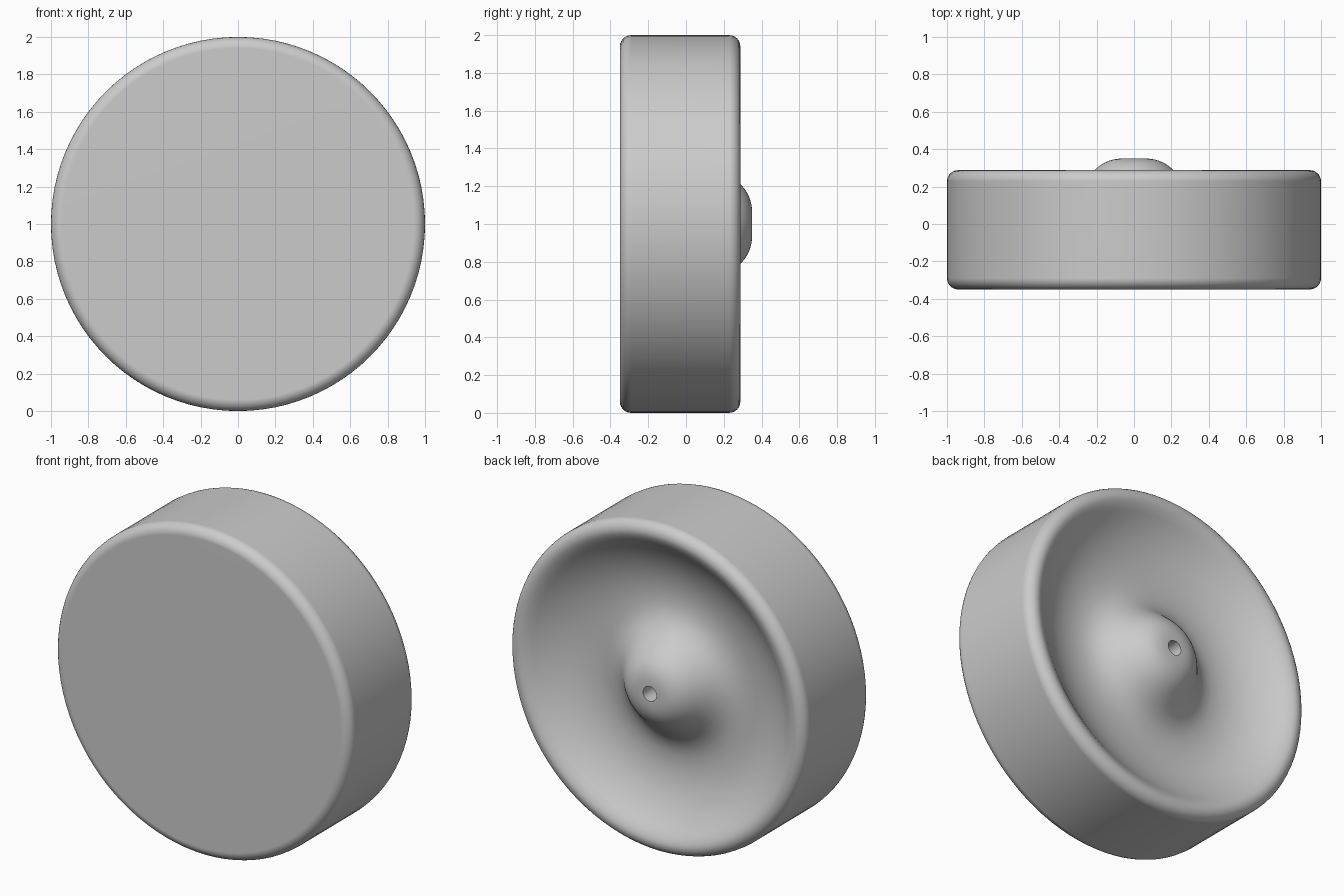
import bpy
import bmesh
import math
from mathutils import Vector, Matrix
from mathutils.geometry import interpolate_bezier

cube = bpy.data.objects.get("Cube")
if cube:
    bpy.data.objects.remove(cube, do_unlink=True)

grey = bpy.data.materials.new("plain_grey")
grey.use_nodes = True
colour = (0.6, 0.6, 0.6, 1)
grey.diffuse_color = colour
grey.node_tree.nodes["Principled BSDF"].inputs["Base Color"].default_value = colour


def curve(*points, steps=8):
    """Sample a bezier through (radius, depth) points: start, two handles, end."""
    return interpolate_bezier(*[Vector((r, y, 0)) for r, y in points], steps)


def fillet(r, y, size, start):
    """Quarter circle of the given size, turning from the start angle."""
    return [Vector((r + size * math.cos(a), y + size * math.sin(a), 0))
            for a in (start + math.pi / 2 * i / 6 for i in range(7))]


# Profile from the flat front, over the rim, down the dish and up the centre dome
front, rim, top = -0.35, 0.288, 0.35
valley = (0.5, 0.11)
lip = (0.85, 0.24)
edge = 0.06
bore = 0.045
path = [Vector((0, front, 0))]
path += fillet(1 - edge, front + edge, edge, -math.pi / 2)
path += fillet(1 - edge, rim - edge, edge, 0)
path += curve((1 - edge, rim), (0.91, rim), (0.875, 0.261), lip)[1:]
path += curve(lip, (0.74, 0.152), (0.62, 0.11), valley, steps=16)[1:]
path += curve(valley, (0.25, 0.11), (0.27, top), (0.06, top), steps=24)[1:]
# Blind hole in the middle of the dome
path += [Vector((bore, top, 0)), Vector((bore, 0.1, 0)), Vector((0, 0.1, 0))]

# Spin the profile around the front-to-back axis
bm = bmesh.new()
verts = [bm.verts.new(p) for p in path]
edges = [bm.edges.new(pair) for pair in zip(verts, verts[1:])]
bmesh.ops.spin(bm, geom=verts + edges, cent=(0, 0, 0), axis=(0, 1, 0),
               angle=math.tau, steps=96, use_duplicate=False)
bmesh.ops.remove_doubles(bm, verts=bm.verts, dist=0.0001)
bmesh.ops.recalc_face_normals(bm, faces=bm.faces)
bmesh.ops.transform(bm, matrix=Matrix.Translation((0, 0, 1)), verts=bm.verts)

mesh = bpy.data.meshes.new("dished_wheel")
bm.to_mesh(mesh)
bm.free()
mesh.materials.append(grey)
wheel = bpy.data.objects.new("dished_wheel", mesh)
bpy.context.collection.objects.link(wheel)
bpy.context.view_layer.objects.active = wheel
wheel.select_set(True)
bpy.ops.object.shade_smooth_by_angle(angle=math.radians(35))

# Keep the flat front and straight side evenly shaded next to the round edges
normals = wheel.modifiers.new("even_shading", "WEIGHTED_NORMAL")
normals.keep_sharp = True
